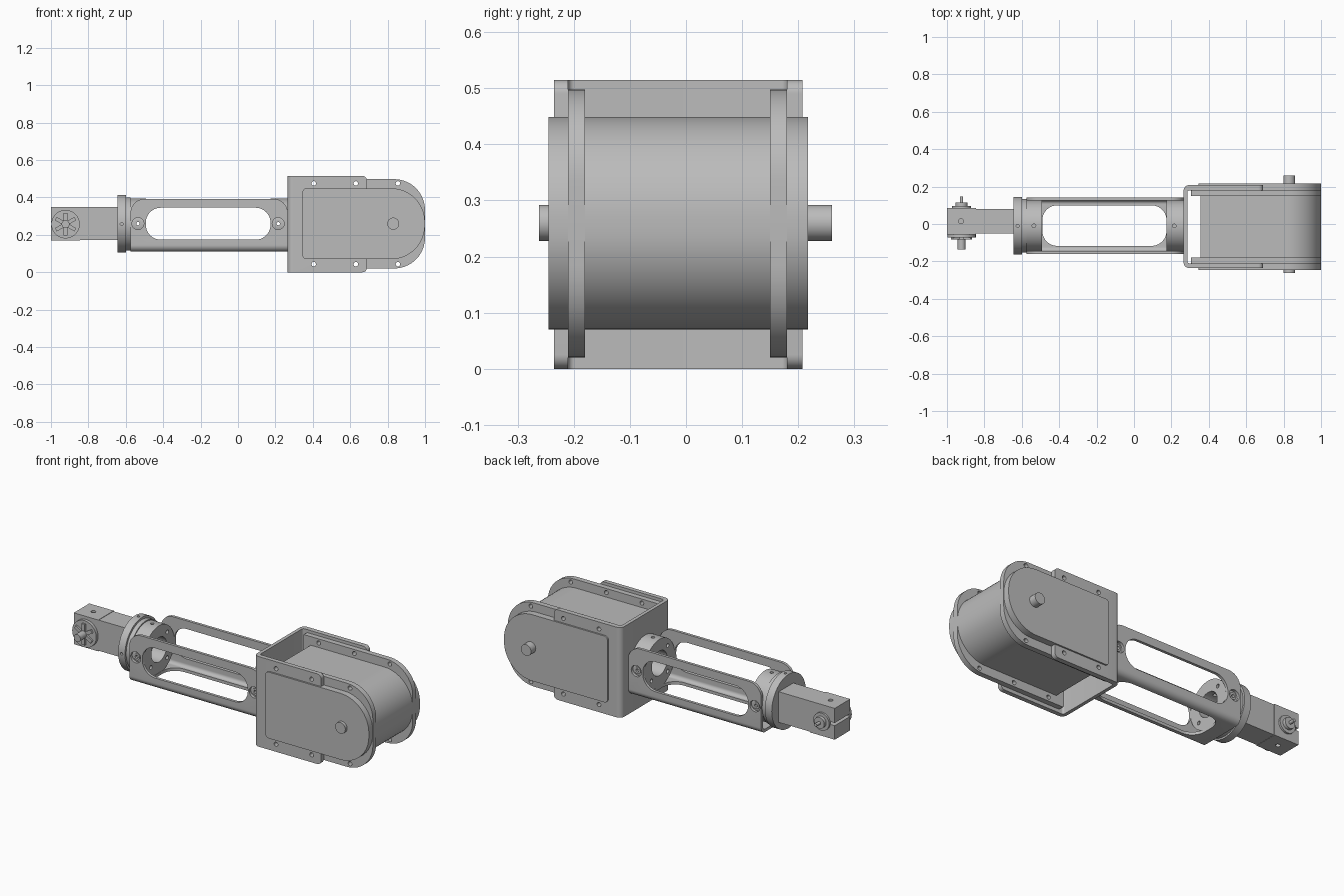
import bpy, bmesh, math

if "Cube" in bpy.data.objects:
    bpy.data.objects.remove(bpy.data.objects["Cube"])

grey = bpy.data.materials.new("machined grey")
grey.diffuse_color = (0.5, 0.5, 0.5, 1)
grey.use_nodes = True
grey.node_tree.nodes["Principled BSDF"].inputs["Base Color"].default_value = grey.diffuse_color

CY, CZ = -0.01, 0.258          # centre line of the link


def rounded(u0, u1, v0, v1, r, n=10):
    """Rounded rectangle; r = radii at (u0v0, u1v0, u1v1, u0v1)."""
    pts = []
    corners = [(u0, v0, 1, 1, 180), (u1, v0, -1, 1, 270),
               (u1, v1, -1, -1, 0), (u0, v1, 1, -1, 90)]
    for (u, v, su, sv, start), rad in zip(corners, r):
        if rad == 0:
            pts.append((u, v))
            continue
        for i in range(n + 1):
            a = math.radians(start + 90 * i / n)
            pts.append((u + su * rad + rad * math.cos(a), v + sv * rad + rad * math.sin(a)))
    return pts


def circle(u, v, r, n=40):
    return [(u + r * math.cos(2 * math.pi * i / n), v + r * math.sin(2 * math.pi * i / n))
            for i in range(n)]


def prism(name, pts, axis, a, b):
    """Extrude a flat outline along an axis from a to b."""
    place = {'x': lambda u, v, w: (w, u, v), 'y': lambda u, v, w: (u, w, v),
             'z': lambda u, v, w: (u, v, w)}[axis]
    bm = bmesh.new()
    lo = [bm.verts.new(place(u, v, a)) for u, v in pts]
    hi = [bm.verts.new(place(u, v, b)) for u, v in pts]
    bm.faces.new(lo)
    bm.faces.new(hi)
    for i in range(len(pts)):
        j = (i + 1) % len(pts)
        bm.faces.new((lo[i], lo[j], hi[j], hi[i]))
    bmesh.ops.recalc_face_normals(bm, faces=bm.faces)
    me = bpy.data.meshes.new(name)
    bm.to_mesh(me)
    bm.free()
    me.materials.append(grey)
    ob = bpy.data.objects.new(name, me)
    bpy.context.collection.objects.link(ob)
    return ob


def boolean(ob, cutters, op='DIFFERENCE'):
    bpy.context.view_layer.objects.active = ob
    for c in cutters:
        m = ob.modifiers.new("cut", 'BOOLEAN')
        m.operation, m.solver, m.object = op, 'EXACT', c
        bpy.ops.object.modifier_apply(modifier=m.name)
        bpy.data.objects.remove(c)


def hole(u, v, r, axis, a, b):
    return prism("cutter", circle(u, v, r, 20), axis, a, b)


# U bracket around the motor housing
outer = rounded(0.265, 0.69, -0.235, 0.208, (0.03, 0, 0, 0.03))
bracket = prism("bracket", outer, 'z', 0, 0.515)
boolean(bracket, [prism("cutter", rounded(0.285, 0.8, -0.21, 0.18, (0.012, 0, 0, 0.012)),
                        'z', -0.1, 0.7)])
boolean(bracket, [prism("cutter", rounded(0.2, 0.69, 0, 0.515, (0, 0.025, 0.025, 0)),
                        'y', -0.4, 0.4)], 'INTERSECT')
boolean(bracket, [hole(x, z, 0.012, 'y', -0.4, 0.4)
                  for x in (0.405, 0.63) for z in (0.043, 0.475)])

# Motor housing: side flanges, core and raised side panels
for name, a, b in (("front_flange", -0.21, -0.18), ("back_flange", 0.15, 0.18)):
    flange = prism(name, rounded(0.305, 1, 0.02, 0.498, (0.01, 0.165, 0.165, 0.01)), 'y', a, b)
    boolean(flange, [hole(x, z, 0.012, 'y', -0.4, 0.4)
                     for x in (0.405, 0.63, 0.855) for z in (0.043, 0.475)])
prism("housing_core", rounded(0.355, 0.999, 0.07, 0.449, (0, 0.18, 0.18, 0), 16), 'y', -0.181, 0.151)
for name, a, b in (("front_panel", -0.245, -0.209), ("back_panel", 0.179, 0.217)):
    prism(name, rounded(0.345, 0.999, 0.07, 0.449, (0.02, 0.18, 0.18, 0.02), 16), 'y', a, b)
prism("motor_shaft", circle(0.83, 0.26, 0.032), 'y', -0.262, 0.26)

# Link: U channel with slotted sides and floor
link = prism("link_channel", rounded(CY - 0.15, CY + 0.152, 0.11, 0.392, (0.035, 0.035, 0, 0)),
             'x', -0.575, 0.266)
boolean(link, [prism("cutter", rounded(CY - 0.134, CY + 0.136, 0.127, 0.6, (0.02, 0.02, 0, 0)),
                     'x', -0.8, 0.5)])
boolean(link, [prism("cutter", rounded(-0.575, 0.266, 0, 0.392, (0, 0, 0.075, 0.075)),
                     'y', -0.4, 0.4)], 'INTERSECT')
boolean(link, [prism("cutter", rounded(-0.493, 0.174, 0.174, 0.345, (0.08,) * 4), 'y', -0.4, 0.4),
               prism("cutter", rounded(-0.49, 0.174, -0.117, 0.1, (0.08,) * 4), 'z', 0, 0.2)])
boolean(link, [hole(x, CZ + 0.002, 0.032, 'y', -0.4, 0.4) for x in (-0.535, 0.215)])

# Round mounting bosses at both ends of the link
for name, a, b in (("left_boss", -0.576, -0.492), ("right_boss", 0.174, 0.266)):
    boss = prism(name, circle(CY, CZ, 0.137, 64), 'x', a, b)
    mid = (-0.535, 0.215)[name == "right_boss"]
    boolean(boss, [prism("cutter", circle(CY, CZ, 0.07), 'x', a - 0.1, b + 0.1)])
    boolean(boss, [hole(CY + 0.104 * math.cos(t), CZ + 0.104 * math.sin(t), 0.011, 'x', a - 0.1, b + 0.1)
                   for t in (math.pi / 4 + k * math.pi / 2 for k in range(4))])
    boolean(boss, [hole(mid, CY, 0.01, 'z', CZ, 0.5), hole(mid, CZ, 0.014, 'y', -0.4, 0.4)])
    # Recessed side screws
    for side in (-1, 1):
        y = CY + side * 0.136
        screw = prism("boss_screw", circle(mid, CZ + 0.002, 0.02, 24), 'y', y - 0.006, y + 0.006)
        boolean(screw, [hole(mid, CZ + 0.002, 0.009, 'y', y - 0.1, y + 0.1)])

# Stepped collar
prism("collar_step", circle(CY, CZ, 0.143, 64), 'x', -0.605, -0.575)
collar = prism("collar", circle(CY, CZ + 0.002, 0.154, 64), 'x', -0.643, -0.6)
boolean(collar, [hole(-0.622, CY, 0.008, 'z', 0.36, 0.6), hole(-0.622, CZ, 0.008, 'y', -0.3, -0.12)])

# Arm block with split clamp end
neck = prism("arm_neck", rounded(-0.85, -0.64, 0.173, 0.348, (0,) * 4), 'y', -0.051, 0.081)
head = prism("arm_head", rounded(-1, -0.845, 0.171, 0.35, (0,) * 4), 'y', -0.055, 0.085)
boolean(head, [prism("cutter", rounded(-1.1, -0.94, 0.251, 0.267, (0,) * 4), 'y', -0.4, 0.4),
               hole(-0.925, 0.015, 0.013, 'z', 0.3, 0.6), hole(-0.925, 0.015, 0.013, 'z', 0, 0.22)])

# Front horn disc with six raised spokes, and its shaft
HX, HZ = -0.922, 0.257
prism("horn_disc", circle(HX, HZ, 0.076, 48), 'y', -0.072, -0.054)
for k in range(6):
    t = math.radians(30 + 60 * k)
    c, s = math.cos(t), math.sin(t)
    bar = [(HX + d * c - w * s, HZ + d * s + w * c)
           for d, w in ((0.015, -0.01), (0.06, -0.01), (0.06, 0.01), (0.015, 0.01))]
    prism("horn_spoke", bar, 'y', -0.082, -0.071)
prism("horn_shaft", circle(HX, HZ, 0.021, 28), 'y', -0.136, -0.07)

# Back hub and pin
prism("hub_base", circle(HX, HZ, 0.05, 36), 'y', 0.084, 0.096)
prism("hub", circle(HX, HZ, 0.032, 32), 'y', 0.095, 0.114)
prism("hub_pin", circle(HX, HZ, 0.009, 16), 'y', 0.113, 0.147)

# Smooth curved surfaces, keep edges crisp
bpy.ops.object.select_all(action='SELECT')
bpy.context.view_layer.objects.active = bracket
bpy.ops.object.shade_smooth_by_angle(angle=math.radians(30))
